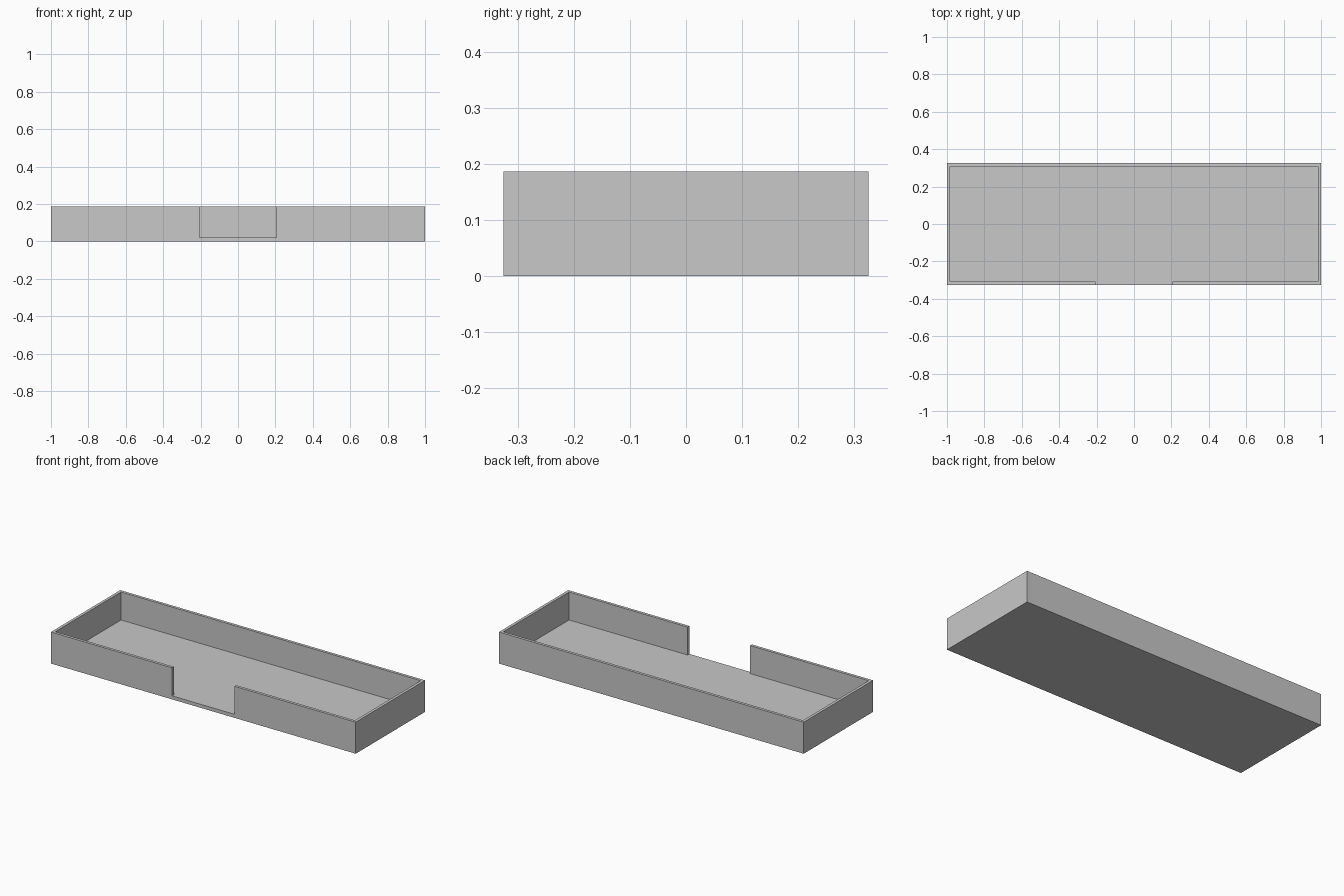
import bpy
import bmesh

WIDTH, DEPTH, HEIGHT = 2.0, 0.65, 0.187
WALL, FLOOR, GAP = 0.017, 0.021, 0.41

cube = bpy.data.objects.get("Cube")
if cube:
    bpy.data.objects.remove(cube, do_unlink=True)

grey = bpy.data.materials.new("light grey")
grey.use_nodes = True
colour = (0.58, 0.58, 0.58, 1)
grey.diffuse_color = colour
grey.node_tree.nodes["Principled BSDF"].inputs["Base Color"].default_value = colour


def prism(name, outline, bottom, top):
    """Extrude a flat outline upwards into a solid."""
    bm = bmesh.new()
    face = bm.faces.new([bm.verts.new((x, y, bottom)) for x, y in outline])
    sides = bmesh.ops.extrude_face_region(bm, geom=[face])["geom"]
    verts = [v for v in sides if isinstance(v, bmesh.types.BMVert)]
    bmesh.ops.translate(bm, verts=verts, vec=(0, 0, top - bottom))
    bmesh.ops.recalc_face_normals(bm, faces=bm.faces)
    mesh = bpy.data.meshes.new(name)
    bm.to_mesh(mesh)
    bm.free()
    mesh.materials.append(grey)
    obj = bpy.data.objects.new(name, mesh)
    bpy.context.collection.objects.link(obj)
    return obj


# Solid block that becomes the open tray
x, y = WIDTH / 2, DEPTH / 2
tray = prism("tray", [(-x, -y), (x, -y), (x, y), (-x, y)], 0, HEIGHT)

# Cavity with an opening through the middle of the front wall
ix, iy, g = x - WALL, y - WALL, GAP / 2
half = [(g, -y - 0.1), (g, -iy), (ix, -iy), (ix, iy)]
outline = half + [(-px, py) for px, py in reversed(half)]
cutter = prism("cavity_cutter", outline, FLOOR, HEIGHT + 0.1)
cutter.hide_render = True

# Hollow out the tray, then discard the cutter
cut = tray.modifiers.new("hollow", "BOOLEAN")
cut.operation = "DIFFERENCE"
cut.solver = "EXACT"
cut.object = cutter
bpy.context.view_layer.objects.active = tray
bpy.ops.object.modifier_apply(modifier=cut.name)
bpy.data.objects.remove(cutter, do_unlink=True)
